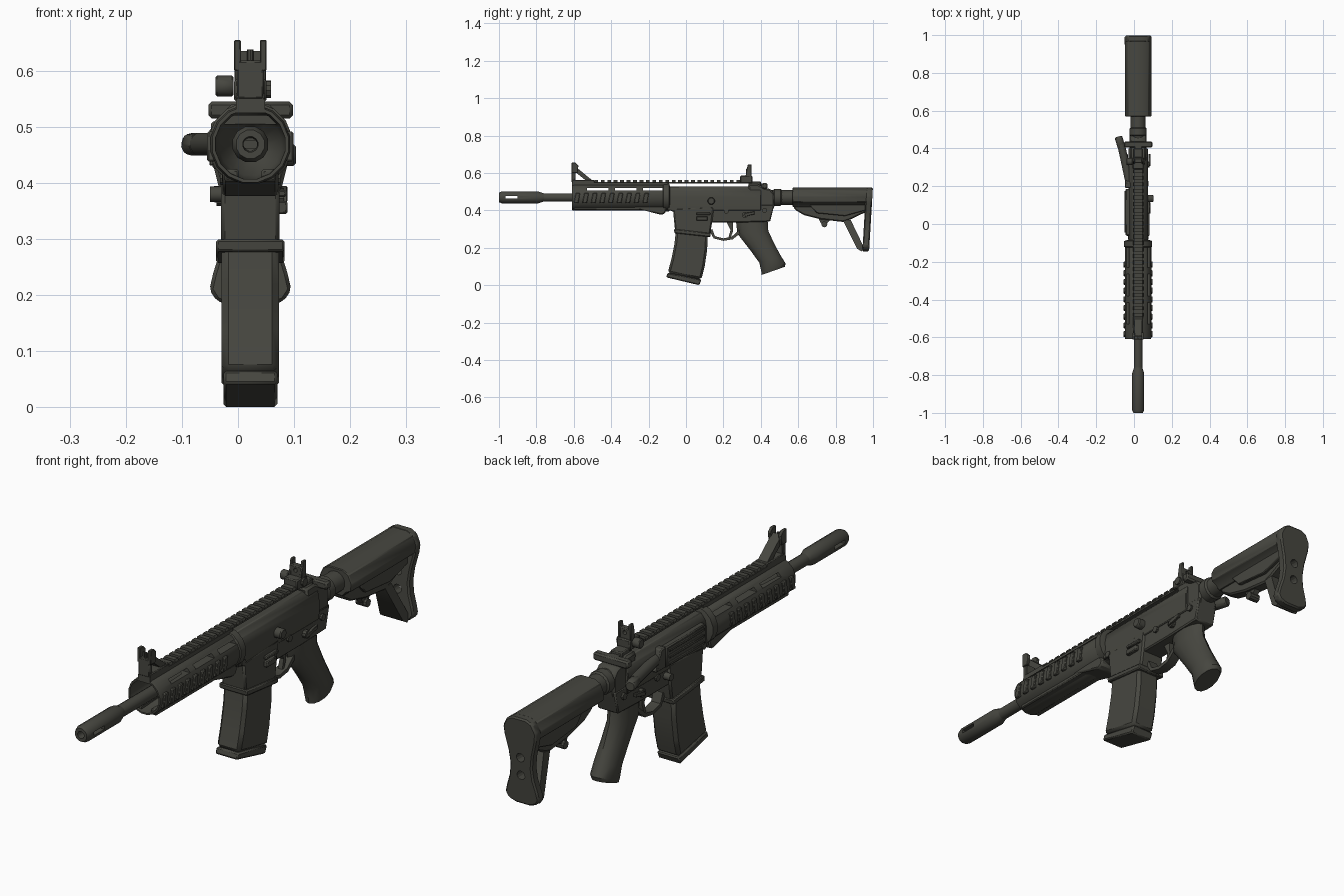
import bpy, bmesh, math
from mathutils import Vector

CX, CZ = 0.022, 0.469          # bore axis
mat = bpy.data.materials.new("dark_olive_grey")
mat.diffuse_color = (0.062, 0.062, 0.051, 1)


def make(name, verts, faces, bevel=0.0, seg=1):
    me = bpy.data.meshes.new(name)
    me.from_pydata(verts, [], faces)
    bm = bmesh.new()
    bm.from_mesh(me)
    bmesh.ops.recalc_face_normals(bm, faces=bm.faces)
    bm.to_mesh(me)
    bm.free()
    ob = bpy.data.objects.new(name, me)
    bpy.context.collection.objects.link(ob)
    me.materials.append(mat)
    if bevel:
        b = ob.modifiers.new("bevel", 'BEVEL')
        b.width, b.segments, b.limit_method = bevel, seg, 'ANGLE'
    return ob


def loft(name, rings, caps=True, closed=False, bevel=0.0, seg=1):
    n, m = len(rings[0]), len(rings)
    faces = []
    for i in range(m if closed else m - 1):
        a, b = i * n, ((i + 1) % m) * n
        faces += [(a + k, a + (k + 1) % n, b + (k + 1) % n, b + k) for k in range(n)]
    if caps and not closed:
        faces += [tuple(range(n)), tuple(range((m - 1) * n, m * n))]
    return make(name, [p for r in rings for p in r], faces, bevel, seg)


def side(name, yz, hw, bevel=0.0, x=CX, seg=1):
    """Side outline (y, z) extruded across x."""
    return loft(name, [[(x + s * hw, y, z) for y, z in yz] for s in (-1, 1)], bevel=bevel, seg=seg)


def bar(name, half, y0, y1, bevel=0.0, shear=0.0):
    """Half cross-section (x, z), mirrored, extruded along y."""
    pts = [(x, z) for x, z in half] + [(-x, z) for x, z in reversed(half)]
    return loft(name, [[(CX + x, y + shear * (z - 0.5), z) for x, z in pts] for y in (y0, y1)], bevel=bevel)


def box(name, x0, x1, y0, y1, z0, z1, bevel=0.0):
    return side(name, [(y0, z0), (y1, z0), (y1, z1), (y0, z1)], (x1 - x0) / 2, bevel, (x0 + x1) / 2)


def turned(name, prof, n=16, closed=False):
    """Profile (y, r) revolved around the bore axis."""
    return loft(name, [[(CX + r * math.cos((k + .5) * math.tau / n), y,
                         CZ + r * math.sin((k + .5) * math.tau / n)) for k in range(n)]
                       for y, r in prof], closed=closed)


def rod(name, a, b, r, n=12, bevel=0.0):
    a, b = Vector(a), Vector(b)
    d = (b - a).normalized()
    u = d.orthogonal().normalized()
    v = d.cross(u)
    ring = [u * r * math.cos(k * math.tau / n) + v * r * math.sin(k * math.tau / n) for k in range(n)]
    return loft(name, [[tuple(p + q) for q in ring] for p in (a, b)], bevel=bevel)


def cut(ob, cutter):
    cutter.hide_render = True
    cutter.hide_viewport = True
    m = ob.modifiers.new("cut", 'BOOLEAN')
    m.operation, m.object, m.solver = 'DIFFERENCE', cutter, 'EXACT'


# muzzle device and barrel
muzzle = turned("muzzle_device", [(-0.96, 0.012), (-1.0, 0.014), (-1.0, 0.026), (-0.985, 0.033),
                                  (-0.79, 0.033), (-0.765, 0.024), (-0.755, 0.022)], 12)
cut(muzzle, box("muzzle_slot_cutter", -0.1, 0.15, -0.965, -0.9, 0.462, 0.476))
turned("barrel", [(-0.77, 0.023), (-0.08, 0.023)], 12)

# hollow handguard with side slots and a rear collar
guard = turned("handguard", [(-0.61, 0.063), (-0.61, 0.069), (-0.60, 0.072), (-0.11, 0.072),
                             (-0.10, 0.066), (-0.10, 0.024), (-0.40, 0.026), (-0.44, 0.056)], 16, True)
for i, y in enumerate((-0.53, -0.38, -0.23)):
    cut(guard, box(f"guard_slot_cutter_{i}", -0.1, 0.15, y, y + 0.115, 0.505, 0.52))
turned("handguard_collar", [(-0.125, 0.07), (-0.12, 0.076), (-0.09, 0.076), (-0.085, 0.06)])
for s in (-1, 1):
    for i in range(9):
        y = -0.6 + i * 0.046
        side("handguard_rib", [(y, 0.438), (y + 0.024, 0.438), (y + 0.034, 0.492), (y + 0.01, 0.492)],
             0.007, 0.003, CX + s * 0.07)
    box("handguard_lower_rail", *sorted((CX + s * 0.02, CX + s * 0.046)), -0.6, -0.13, 0.402, 0.425, 0.004)
side("hand_stop", [(-0.30, 0.42), (-0.13, 0.375), (-0.11, 0.385), (-0.10, 0.43)], 0.05, 0.006)

# top rail
box("handguard_rail_base", CX - 0.026, CX + 0.026, -0.61, -0.1, 0.525, 0.55)
box("top_rail", CX - 0.022, CX + 0.022, -0.6, 0.36, 0.543, 0.552)
for i in range(24):
    y = -0.49 + i * 0.0345
    bar("rail_tooth", [(0.018, 0.546), (0.027, 0.552), (0.023, 0.561)], y, y + 0.02)

# front sight: post, diagonal brace, ears and pin
box("front_sight_base", CX - 0.026, CX + 0.026, -0.61, -0.49, 0.545, 0.562, 0.003)
box("front_sight_post", CX - 0.024, CX + 0.024, -0.612, -0.592, 0.55, 0.618, 0.003)
side("front_sight_brace", [(-0.592, 0.635), (-0.592, 0.605), (-0.53, 0.555), (-0.495, 0.555)], 0.02)
for s in (-1, 1):
    side("front_sight_ear", [(-0.612, 0.60), (-0.58, 0.60), (-0.575, 0.64), (-0.59, 0.655), (-0.612, 0.655)],
         0.006, 0.002, CX + s * 0.023)
rod("front_sight_pin", (CX, -0.6, 0.61), (CX, -0.6, 0.638), 0.006, 8)

# rear sight with windage knob
box("rear_sight_base", CX - 0.029, CX + 0.029, 0.29, 0.355, 0.545, 0.585, 0.004)
rear = box("rear_sight_leaf", CX - 0.027, CX + 0.027, 0.322, 0.347, 0.57, 0.625, 0.004)
cut(rear, rod("aperture_cutter", (CX, 0.2, 0.607), (CX, 0.5, 0.607), 0.008))
for s in (-1, 1):
    side("rear_sight_ear", [(0.318, 0.58), (0.35, 0.58), (0.35, 0.645), (0.33, 0.645)], 0.005, 0.002, CX + s * 0.023)
rod("windage_knob", (-0.04, 0.33, 0.573), (-0.008, 0.33, 0.573), 0.019, 12, 0.003)
rod("windage_screw", (0.04, 0.33, 0.567), (0.059, 0.33, 0.567), 0.016, 10)

# upper receiver, rear block and charging handle
bar("upper_receiver", [(0.026, 0.527), (0.046, 0.505), (0.052, 0.47), (0.05, 0.40)], -0.1, 0.40, 0.003)
side("receiver_rear", [(0.33, 0.54), (0.385, 0.54), (0.42, 0.52), (0.45, 0.515), (0.472, 0.49),
                       (0.472, 0.42), (0.44, 0.34), (0.36, 0.36)], 0.042, 0.008)
box("rail_rear_support", CX - 0.024, CX + 0.024, 0.335, 0.4, 0.52, 0.555, 0.004)
box("charging_handle", -0.053, 0.098, 0.405, 0.437, 0.515, 0.545, 0.006)
box("charging_handle_shaft", CX - 0.018, CX + 0.018, 0.34, 0.42, 0.518, 0.543)

# ejection side (negative x)
box("ejection_port_frame", -0.045, -0.02, -0.06, 0.185, 0.425, 0.505, 0.004)
for z in (0.437, 0.464, 0.49):
    box("port_cover_rib", -0.051, -0.04, -0.045, 0.17, z - 0.006, z + 0.006, 0.002)
side("brass_deflector", [(0.19, 0.43), (0.25, 0.43), (0.22, 0.51), (0.19, 0.51)], 0.018, 0.004, -0.03)
rod("forward_assist_stem", (-0.025, 0.22, CZ), (-0.068, 0.42, CZ), 0.021, 12)
rod("forward_assist_cap", (-0.066, 0.405, CZ), (-0.083, 0.463, CZ), 0.021, 12, 0.005)
rod("magazine_button", (-0.05, 0.16, 0.38), (0, 0.16, 0.38), 0.014)

# lower receiver and magazine well
side("lower_receiver", [(-0.09, 0.43), (-0.085, 0.40), (-0.055, 0.385), (-0.04, 0.34), (0.13, 0.335),
                        (0.29, 0.335), (0.45, 0.34), (0.472, 0.43)], 0.045, 0.005)
side("magazine_well", [(-0.07, 0.41), (-0.058, 0.285), (0.128, 0.265), (0.14, 0.34), (0.15, 0.42)], 0.052, 0.007)
side("magazine_well_lip", [(-0.064, 0.30), (-0.062, 0.278), (0.13, 0.257), (0.133, 0.278)], 0.061, 0.004)

# controls on the positive x side
rod("bolt_button", (0.06, 0.135, 0.45), (0.103, 0.135, 0.45), 0.02, 12, 0.004)
box("bolt_catch", 0.06, 0.086, 0.055, 0.13, 0.375, 0.388, 0.003)
box("bolt_catch_paddle", 0.06, 0.088, 0.055, 0.115, 0.345, 0.368, 0.003)
for s in (-1, 1):
    for y, z in ((-0.07, 0.41), (0.215, 0.395), (0.42, 0.40)):
        rod("receiver_pin", (CX, y, z), (CX + s * 0.054, y, z), 0.013, 10)
    rod("selector_hub", (CX, 0.315, 0.375), (CX + s * 0.06, 0.315, 0.375), 0.016, 10)
    side("selector_lever", [(0.305, 0.365), (0.315, 0.385), (0.37, 0.395), (0.37, 0.38)], 0.006, 0.002, CX + s * 0.06)

# magazine with floor plate
side("magazine", [(-0.052, 0.31), (0.118, 0.30), (0.113, 0.19), (0.10, 0.10), (0.082, 0.03),
                  (-0.098, 0.065), (-0.078, 0.14), (-0.062, 0.22)], 0.051, 0.012)
side("magazine_floor_plate", [(-0.098, 0.066), (-0.106, 0.042), (0.07, 0.0), (0.084, 0.03)], 0.048, 0.005)

# trigger and guard
outer = [(0.125, 0.29), (0.148, 0.25), (0.20, 0.237), (0.25, 0.245), (0.30, 0.285)]
inner = [(0.29, 0.30), (0.245, 0.26), (0.20, 0.25), (0.155, 0.262), (0.14, 0.30)]
side("trigger_guard", outer + inner, 0.02)
side("trigger", [(0.215, 0.34), (0.25, 0.34), (0.252, 0.29), (0.24, 0.258), (0.228, 0.258), (0.238, 0.295)], 0.009)

# pistol grip: oval rings between front and back edge points
rings = []
for fy, fz, by, bz, hw in ((0.265, 0.36, 0.435, 0.37, 0.036), (0.275, 0.275, 0.44, 0.29, 0.04),
                           (0.345, 0.185, 0.475, 0.215, 0.043), (0.392, 0.12, 0.508, 0.155, 0.046),
                           (0.402, 0.075, 0.533, 0.115, 0.046), (0.405, 0.055, 0.528, 0.098, 0.04)):
    c, h = Vector((CX, (fy + by) / 2, (fz + bz) / 2)), Vector((0, (by - fy) / 2, (bz - fz) / 2))
    rings.append([tuple(c + h * math.cos(a) + Vector((hw * math.sin(a), 0, 0)))
                  for a in (k * math.tau / 14 for k in range(14))])
loft("pistol_grip", rings)

# buffer tube and nut
turned("buffer_tube", [(0.44, 0.04), (0.60, 0.04)])
turned("buffer_nut", [(0.465, 0.04), (0.472, 0.047), (0.505, 0.047), (0.512, 0.04)], 12)

# stock body, keel, strut
bar("stock_body", [(0.03, 0.521), (0.055, 0.508), (0.07, 0.475), (0.066, 0.445), (0.045, 0.435),
                   (0.03, 0.418)], 0.57, 0.97, 0.003)
side("stock_keel", [(0.575, 0.43), (0.58, 0.405), (0.63, 0.375), (0.72, 0.352), (0.84, 0.338),
                    (0.88, 0.352), (0.97, 0.395), (0.97, 0.43)], 0.026, 0.006)
for s in (-1, 1):
    side("stock_side_panel", [(0.66, 0.43), (0.70, 0.385), (0.85, 0.37), (0.96, 0.40), (0.96, 0.44)],
         0.008, 0.003, CX + s * 0.032)
loft("stock_strut", [[(CX + s * (0.024 if z > 0.3 else 0.05), y, z) for y, z in
                      ((0.84, 0.345), (0.88, 0.35), (0.945, 0.215), (0.965, 0.20), (0.94, 0.18), (0.915, 0.195))]
                     for s in (-1, 1)])
rod("adjust_lever", (0.0, 0.74, 0.325), (0.044, 0.74, 0.325), 0.016, 10)
side("adjust_lever_arm", [(0.70, 0.37), (0.725, 0.325), (0.75, 0.325), (0.78, 0.36)], 0.012)

# butt pad: hourglass outline with two holes
pad = bar("butt_pad", [(0.03, 0.522), (0.055, 0.51), (0.072, 0.475), (0.068, 0.44), (0.053, 0.38),
                       (0.047, 0.33), (0.052, 0.285), (0.066, 0.24), (0.073, 0.21), (0.06, 0.19),
                       (0.03, 0.18)], 0.962, 0.998, 0.006, 0.06)
for i, z in enumerate((0.365, 0.295)):
    cut(pad, rod(f"butt_hole_cutter_{i}", (CX, 0.9, z), (CX, 1.1, z), 0.017))

# smooth shading with sharp edges kept
bpy.ops.object.select_all(action='DESELECT')
for ob in bpy.context.scene.objects:
    if not ob.hide_viewport:
        ob.select_set(True)
        bpy.context.view_layer.objects.active = ob
bpy.ops.object.shade_smooth_by_angle(angle=math.radians(35))
